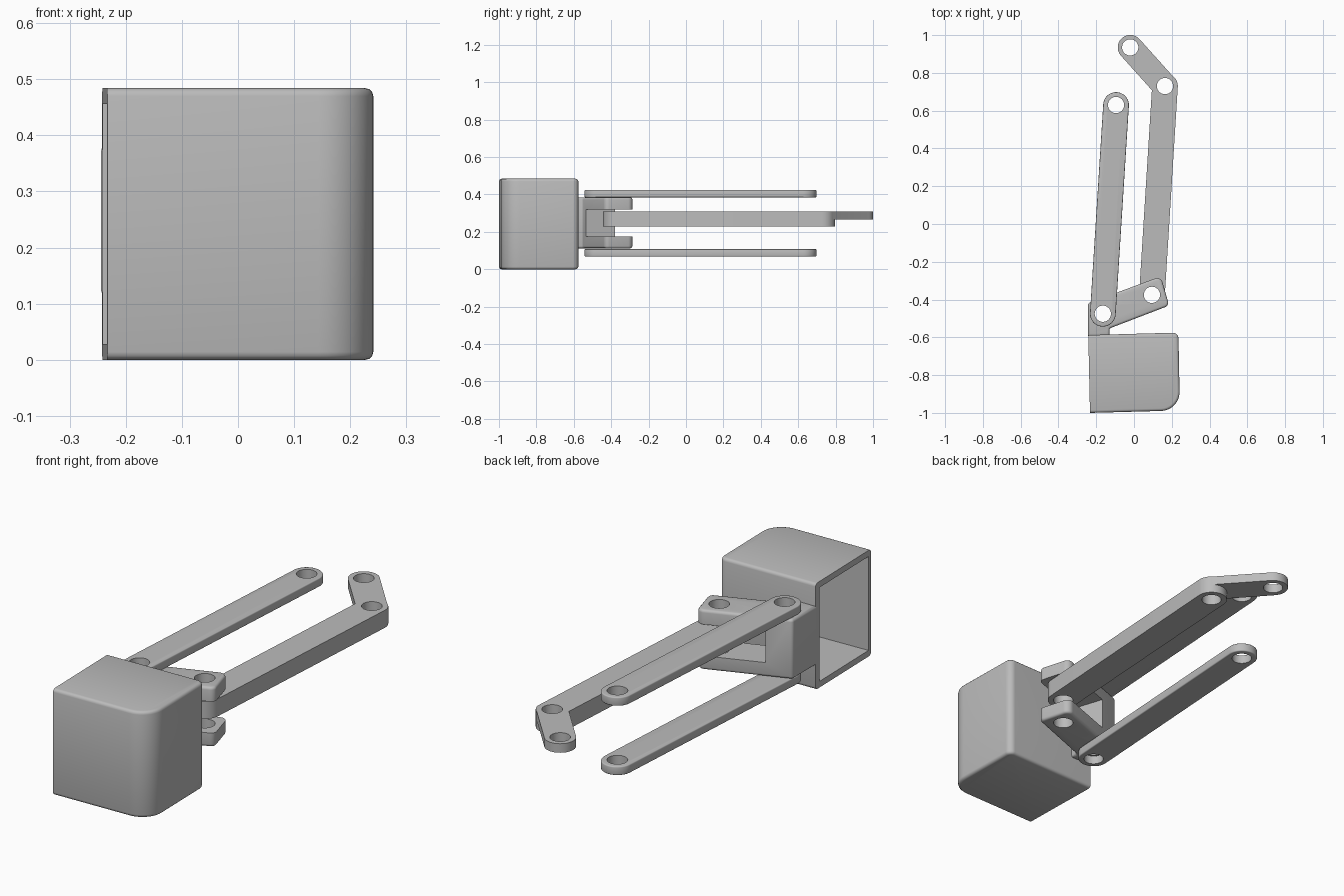
import bpy, bmesh, math
from mathutils import Vector

cube = bpy.data.objects.get("Cube")
if cube:
    bpy.data.objects.remove(cube, do_unlink=True)

grey = bpy.data.materials.new("plain_grey")
grey.use_nodes = True
grey.diffuse_color = (0.5, 0.5, 0.5, 1)
grey.node_tree.nodes["Principled BSDF"].inputs["Base Color"].default_value = (0.5, 0.5, 0.5, 1)


def rounded(corners, steps=10):
    """Outline from (x, y, radius) corners."""
    pts = []
    n = len(corners)
    for i, (x, y, r) in enumerate(corners):
        p = Vector((x, y))
        if r == 0:
            pts.append(p)
            continue
        a = (Vector(corners[i - 1][:2]) - p).normalized()
        b = (Vector(corners[(i + 1) % n][:2]) - p).normalized()
        half = a.angle(b) / 2
        centre = p + (a + b).normalized() * r / math.sin(half)
        t = r / math.tan(half)
        start, end = p + a * t - centre, p + b * t - centre
        a0 = math.atan2(start.y, start.x)
        sweep = math.atan2(end.y, end.x) - a0
        sweep = (sweep + math.pi) % (2 * math.pi) - math.pi
        for k in range(steps + 1):
            ang = a0 + sweep * k / steps
            pts.append(centre + Vector((math.cos(ang), math.sin(ang))) * r)
    return pts


def capsule(p, q, r, steps=24):
    """Outline of a bar with round ends."""
    p, q = Vector(p), Vector(q)
    d = q - p
    base = math.atan2(d.y, d.x)
    pts = []
    for c, turn in ((q, -math.pi / 2), (p, math.pi / 2)):
        for k in range(steps + 1):
            ang = base + turn + math.pi * k / steps
            pts.append(c + Vector((math.cos(ang), math.sin(ang))) * r)
    return pts


def circle(c, r, steps=48):
    return [Vector(c) + Vector((math.cos(a), math.sin(a))) * r
            for a in (2 * math.pi * k / steps for k in range(steps))]


def prism(name, outline, z0, z1, bevel=0, skip_x=None):
    """Extruded outline; cap edges get a bevel, except those left of skip_x."""
    bm = bmesh.new()
    face = bm.faces.new([bm.verts.new((p.x, p.y, z0)) for p in outline])
    top = bmesh.ops.extrude_face_region(bm, geom=[face])["geom"]
    bmesh.ops.translate(bm, vec=(0, 0, z1 - z0),
                        verts=[v for v in top if isinstance(v, bmesh.types.BMVert)])
    bmesh.ops.recalc_face_normals(bm, faces=bm.faces)
    if bevel:
        edges = [e for e in bm.edges
                 if abs(e.verts[0].co.z - e.verts[1].co.z) < 1e-6
                 and (skip_x is None or max(v.co.x for v in e.verts) > skip_x)]
        bmesh.ops.bevel(bm, geom=edges, offset=bevel, segments=3, profile=0.5, affect='EDGES')
    mesh = bpy.data.meshes.new(name)
    bm.to_mesh(mesh)
    bm.free()
    mesh.materials.append(grey)
    obj = bpy.data.objects.new(name, mesh)
    bpy.context.collection.objects.link(obj)
    return obj


def activate(obj):
    bpy.ops.object.select_all(action='DESELECT')
    obj.select_set(True)
    bpy.context.view_layer.objects.active = obj


def combine(obj, other, operation='DIFFERENCE'):
    mod = obj.modifiers.new("combine", 'BOOLEAN')
    mod.operation = operation
    mod.solver = 'EXACT'
    mod.object = other
    activate(obj)
    bpy.ops.object.modifier_apply(modifier=mod.name)
    bpy.data.objects.remove(other, do_unlink=True)


def drill(obj, *centres):
    for c in centres:
        combine(obj, prism("drill", circle(c, HOLE), -0.1, 0.6))


def finish(obj):
    activate(obj)
    bpy.ops.object.shade_smooth_by_angle(angle=math.radians(35))


HOLE, WIDTH = 0.043, 0.068
link_near, link_far = (-0.165, -0.475), (-0.095, 0.63)
bar_near, bar_far, hook_tip = (0.095, -0.375), (0.164, 0.73), (-0.02, 0.935)

# Hollow housing, open on one side
housing = prism("housing", rounded([(-0.233, -1, 0), (0.243, -0.987, 0.1),
                                    (0.235, -0.575, 0.03), (-0.242, -0.588, 0)]),
                0, 0.484, 0.014, -0.2)
combine(housing, prism("cavity", rounded([(-0.3, -0.984, 0), (0.215, -0.966, 0.08),
                                          (0.207, -0.605, 0.02), (-0.3, -0.617, 0)]),
                       0.028, 0.456))
finish(housing)

# Forked bracket on the back of the housing
bracket = prism("forked_bracket",
                rounded([(-0.244, -0.592, 0), (-0.13, -0.592, 0), (-0.13, -0.553, 0.015),
                         (0.186, -0.432, 0.025), (0.142, -0.277, 0.03), (-0.244, -0.42, 0.015)]),
                0.112, 0.384, 0.012)
combine(bracket, prism("slot", rounded([(-0.07, -0.58, 0), (0.3, -0.45, 0),
                                        (0.25, -0.19, 0), (-0.15, -0.335, 0)]), 0.176, 0.319))
drill(bracket, link_near, bar_near)
finish(bracket)

# Pair of straight links above and below
for name, z in (("upper_link", 0.384), ("lower_link", 0.068)):
    link = prism(name, capsule(link_near, link_far, WIDTH), z, z + 0.04, 0.005)
    drill(link, link_near, link_far)
    finish(link)

# Thick middle bar with a thin bent end
bar = prism("bent_bar", capsule(bar_near, bar_far, WIDTH), 0.228, 0.308)
combine(bar, prism("bent_end", capsule(bar_far, hook_tip, WIDTH - 0.002), 0.267, 0.308), 'UNION')
drill(bar, bar_near, bar_far, hook_tip)
finish(bar)
